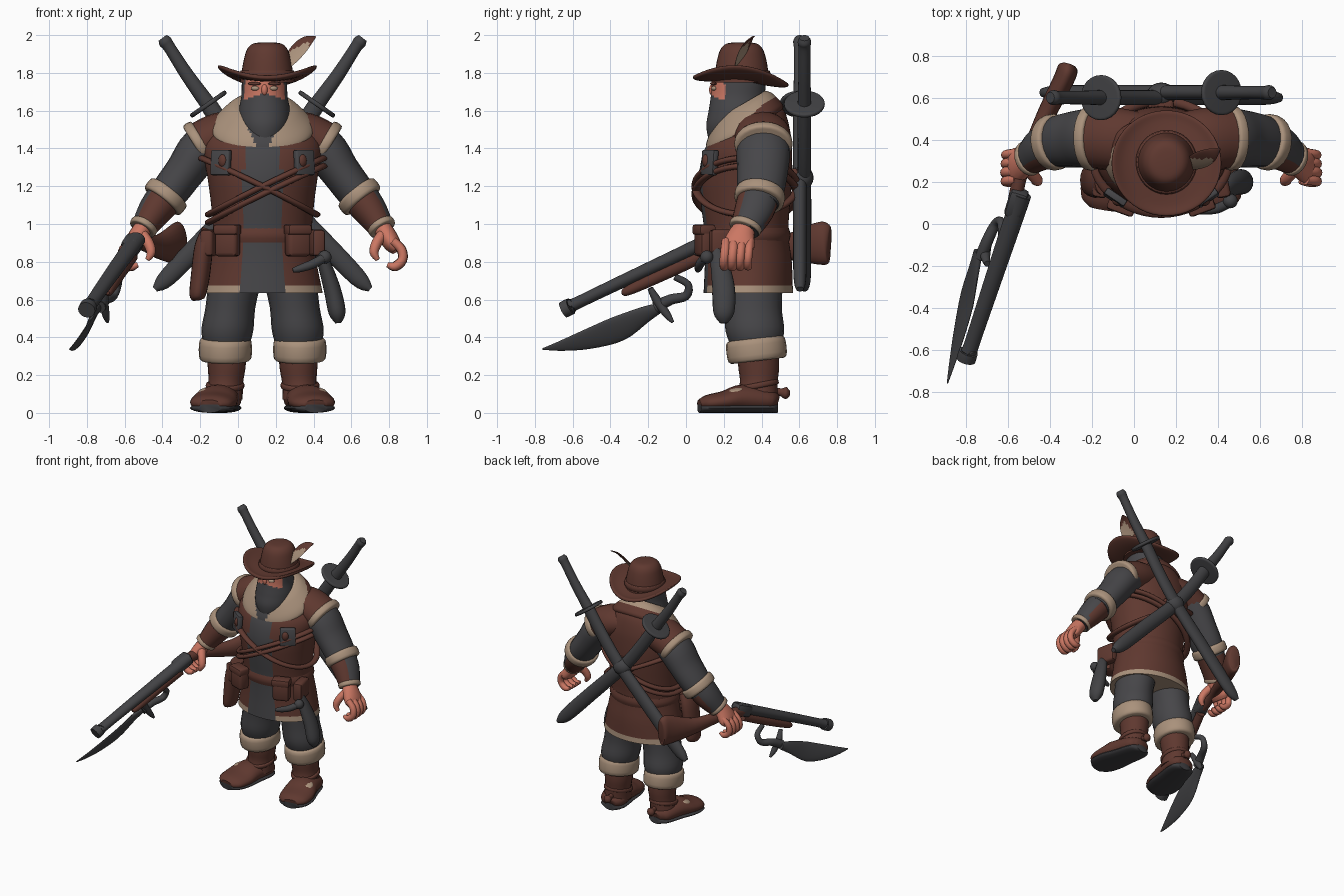
import bpy, bmesh, math
from mathutils import Vector, Matrix

if "Cube" in bpy.data.objects:
    bpy.data.objects.remove(bpy.data.objects["Cube"])

MID = .13          # x of the body's mirror plane
X, Y, Z = Vector((1, 0, 0)), Vector((0, 1, 0)), Vector((0, 0, 1))
SIDES = ((1, "left"), (-1, "right"))
parts = []


def material(name, rgb):
    m = bpy.data.materials.new(name)
    m.use_nodes = True
    m.diffuse_color = (*rgb, 1)
    m.node_tree.nodes["Principled BSDF"].inputs["Base Color"].default_value = (*rgb, 1)
    return m


LEATHER = material("brown leather", (.115, .04, .029))
CLOTH = material("dark grey cloth", (.062, .061, .066))
STEEL = material("dark steel", (.055, .055, .059))
FUR = material("tan fur", (.40, .285, .2))
SKIN = material("skin", (.6, .185, .125))
SOLE = material("black sole", (.045, .044, .048))


def finish(name, bm, mat, rule=None):
    """Turn a bmesh into an object; the rule may recolour single faces."""
    bmesh.ops.recalc_face_normals(bm, faces=bm.faces)
    mats = [mat]
    for f in bm.faces:
        f.smooth = True
        m = (rule and rule(f.calc_center_median(), f.normal)) or mat
        if m not in mats:
            mats.append(m)
        f.material_index = mats.index(m)
    me = bpy.data.meshes.new(name)
    bm.to_mesh(me)
    bm.free()
    for m in mats:
        me.materials.append(m)
    ob = bpy.data.objects.new(name, me)
    bpy.context.collection.objects.link(ob)
    parts.append(ob)
    return ob


def spline(rows, sub, closed):
    """Catmull-Rom through the rows, radii included."""
    out, n = [], len(rows)
    at = (lambda i: rows[i % n]) if closed else (lambda i: rows[min(max(i, 0), n - 1)])
    for i in range(n if closed else n - 1):
        for k in range(sub):
            t = k / sub
            out.append([b + t / 2 * (c - a + t * (2*a - 5*b + 4*c - d + t * (3*(b - c) + d - a)))
                        for a, b, c, d in zip(at(i - 1), at(i), at(i + 1), at(i + 2))])
    return out if closed else out + [list(rows[-1])]


def sweep(name, mat, rows, hint=X, normal=None, n=20, sub=4, s=None, closed=False, rule=None, bend=None):
    """Loft ellipses; each row is x, y, z, radius along hint, radius across."""
    if s:
        rows = [(MID + s * r[0], *r[1:]) for r in rows]
    rows = spline(rows, sub, closed)
    bm, rings, last = bmesh.new(), [], len(rows) - 1
    for i, r in enumerate(rows):
        nxt, prv = (i + 1) % len(rows) if closed else min(i + 1, last), i - 1 if closed else max(i - 1, 0)
        t = Vector(normal or Vector(rows[nxt][:3]) - Vector(rows[prv][:3])).normalized()
        u = (hint - t * hint.dot(t)).normalized()
        v = t.cross(u)
        a, b = max(r[3], .002), max(r[4], .002)
        angles = [2 * math.pi * k / n for k in range(n)]
        rings.append([bm.verts.new(Vector(r[:3]) + u * a * math.cos(w) + v * b * math.sin(w)) for w in angles])
    for i in range(len(rings) if closed else last):
        p, q = rings[i], rings[(i + 1) % len(rings)]
        for k in range(n):
            bm.faces.new((p[k - 1], p[k], q[k], q[k - 1]))
    if not closed:
        bm.faces.new(rings[0])
        bm.faces.new(rings[-1])
    if bend:
        for v in bm.verts:
            v.co.z += bend(v.co)
    return finish(name, bm, mat, rule)


def band(name, mat, c, axis, a, b, width, hint=X, s=None, lip=.86, n=24):
    """A padded ring around a limb or body."""
    ax = Vector(axis).normalized()
    rows = [(*(Vector(c) + ax * width * h), a * k, b * k)
            for h, k in ((-.5, lip), (-.4, .97), (0, 1), (.4, .97), (.5, lip))]
    if s:
        ax = Vector((ax.x * s, ax.y, ax.z))
    return sweep(name, mat, rows, hint, ax, n, 2, s)


def box(name, mat, c, size, turn=0, tilt=0):
    bm = bmesh.new()
    bmesh.ops.create_cube(bm, size=1)
    bmesh.ops.scale(bm, vec=size, verts=bm.verts)
    bmesh.ops.bevel(bm, geom=bm.edges[:], offset=min(size) * .25, segments=2, affect="EDGES", profile=.5)
    bm.transform(Matrix.Translation(c) @ Matrix.Rotation(turn, 4, "Z") @ Matrix.Rotation(tilt, 4, "X"))
    return finish(name, bm, mat)


def ball(name, mat, c, size, turn=0, tilt=0):
    bm = bmesh.new()
    bmesh.ops.create_uvsphere(bm, u_segments=20, v_segments=12, radius=1)
    bm.transform(Matrix.Translation(c) @ Matrix.Rotation(turn, 4, "Z") @ Matrix.Rotation(tilt, 4, "X")
                 @ Matrix.Diagonal((*size, 1)))
    return finish(name, bm, mat)


# Coat: open dark front, fur hem
def coat_colour(c, nor):
    dx, front = abs(c.x - MID), c.y < .25
    if front and dx < (.115 if c.z < .88 else .1):
        return CLOTH
    return FUR if c.z < .675 else None


sweep("coat", LEATHER, [(MID, *r) for r in (
    (.33, .635, .318, .237), (.33, .675, .31, .235), (.33, .8, .285, .23), (.32, .95, .262, .222),
    (.315, 1.1, .272, .235), (.315, 1.25, .292, .247), (.33, 1.4, .315, .23), (.36, 1.5, .27, .19),
    (.37, 1.6, .19, .15), (.36, 1.66, .1, .1))], normal=Z, n=64, rule=coat_colour)
band("belt", LEATHER, (MID, .32, .94), Z, .272, .234, .075, lip=.96, n=48)

# Collar, tilted forward, brown on its back and open in front
def collar_colour(c, nor):
    if c.y < .2 and abs(c.x - MID) < .03 + .45 * max(c.z - 1.4, 0):
        return CLOTH
    return LEATHER if c.y > .2 and .86 * c.z - .5 * c.y < min(1.2, 1.12 + .4 * (c.y - .2)) else None


sweep("fur_collar", FUR, [(MID, .32, 1.47, .23, .2), (MID, .312, 1.5, .27, .235), (MID, .302, 1.54, .255, .225),
      (MID, .295, 1.6, .195, .185), (MID, .29, 1.63, .15, .15)], normal=(0, -.5, .86), n=96, sub=8, rule=collar_colour)

# Head wrapped in a hood, with a bare strip at the eyes
FACE = MID + .01
sweep("head_wrap", CLOTH, [(FACE, *r) for r in (
    (.24, 1.38, .05, .09), (.25, 1.44, .1, .128), (.26, 1.52, .132, .152), (.27, 1.6, .135, .15),
    (.275, 1.68, .122, .143), (.28, 1.77, .118, .14), (.28, 1.82, .1, .1))], normal=Z, n=64, sub=8,
    rule=lambda c, nor: SKIN if 1.695 - .35 * abs(c.x - FACE) < c.z < 1.775 and c.y < .205 else None)
ball("nose_bridge", SKIN, (FACE, .14, 1.71), (.017, .018, .03))
for s, side in SIDES:
    ball(side + "_eye", FUR, (FACE + s * .05, .147, 1.718), (.023, .012, .012), s * .35)
    ball(side + "_brow", LEATHER, (FACE + s * .053, .145, 1.743), (.036, .014, .009), s * .35)

# Hat and feather
HX, HY = .155, .29
sweep("hat_brim", LEATHER, [(HX, HY, *r) for r in (
    (1.745, .11, .11), (1.74, .2, .2), (1.745, .25, .245), (1.757, .262, .252), (1.768, .25, .243),
    (1.765, .2, .2), (1.775, .11, .11))], normal=Z, n=48,
    bend=lambda p: .075 * ((p.x - HX) / .26) ** 2 - .02 * (p.y - HY) / .25)
sweep("hat_crown", LEATHER, [(HX, *r) for r in (
    (.295, 1.75, .145, .15), (.295, 1.8, .137, .142), (.295, 1.87, .124, .13), (.295, 1.925, .107, .112),
    (.295, 1.955, .075, .08), (.295, 1.962, .02, .02))], normal=Z, n=32)
band("hat_band", LEATHER, (HX, .295, 1.79), Z, .147, .154, .045, lip=.95, n=32)
sweep("feather", FUR, [(.25, .27, 1.82, .005, .012), (.28, .285, 1.87, .007, .04),
      (.325, .31, 1.93, .007, .05), (.37, .335, 1.975, .006, .036), (.41, .36, 1.992, .003, .006)],
      hint=Vector((.11, .28, -.25)),
      rule=lambda c, nor: LEATHER if c.z - .6 * c.x > 1.748 or c.x > .375 else None)

# Limbs, mirrored about the body's middle
for s, side in SIDES:
    sweep(side + "_shoulder", LEATHER, [(.1, .39, 1.5, .14, .1), (.22, .405, 1.47, .15, .122),
          (.335, .41, 1.42, .145, .118)], hint=Y, s=s)
    band(side + "_armhole_fur", FUR, (.335, .41, 1.425), (.8, 0, -.5), .155, .128, .055, Y, s)
    sweep(side + "_sleeve", CLOTH, [(.2, .41, 1.47, .12, .1), (.32, .41, 1.4, .142, .118), (.41, .405, 1.28, .135, .105),
          (.485, .395, 1.18, .125, .1), (.54, .38, 1.11, .11, .09)], hint=Y, s=s)
    band(side + "_elbow_fur", FUR, (.513, .39, 1.145), (.6, -.15, -.75), .135, .122, .07, Y, s)
    sweep(side + "_forearm", LEATHER, [(.5, .39, 1.16, .11, .1), (.57, .36, 1.07, .105, .09),
          (.635, .31, .97, .08, .066)], hint=Y, s=s,
          rule=lambda c, nor, s=s: CLOTH if nor.x * s > .45 and nor.y > -.45 else None)
    band(side + "_wrist_fur", FUR, (.63, .315, .985), (.5, -.35, -.8), .088, .076, .035, Y, s)
    sweep(side + "_palm", SKIN, [(.62, .32, 1, .05, .045), (.655, .295, .945, .07, .05),
          (.69, .28, .89, .085, .045), (.71, .275, .86, .07, .03)], hint=Y, s=s)
    for k in range(4):
        y = .212 + .042 * k
        r = .026 - .002 * abs(k - 1)
        sweep(f"{side}_finger_{k}", SKIN, [(.69, y, .91, r, r), (.735, y - .005, .865, r, r), (.74, y - .01, .81, r, r),
              (.7, y - .01, .775, r, r), (.66, y - .01, .785, r * .5, r * .5)], hint=Y, n=12, s=s)
    sweep(side + "_thumb", SKIN, [(.64, .27, .95, .035, .03), (.605, .225, .9, .03, .028),
          (.59, .205, .85, .025, .024), (.61, .2, .81, .012, .012)], hint=Y, n=12, s=s)

    sweep(side + "_trouser_leg", CLOTH, [(.12, .34, .9, .12, .17), (.14, .35, .74, .14, .165), (.17, .355, .56, .132, .152),
          (.187, .365, .43, .137, .155), (.19, .37, .33, .11, .12)], normal=Z, s=s)
    band(side + "_boot_fur", FUR, (.197, .373, .335), (0, -.12, 1), .141, .16, .12, s=s)
    sweep(side + "_boot_shaft", LEATHER, [(.19, .38, .33, .105, .11), (.19, .385, .24, .1, .108),
          (.195, .385, .16, .092, .1), (.205, .375, .07, .1, .11)], normal=Z, s=s)
    band(side + "_ankle_strap", LEATHER, (.198, .38, .145), (0, -.2, 1), .103, .113, .03, s=s)

    # Shoe with a thick sole under it
    foot = [(.2, .485, .055, .05, .035), (.205, .44, .065, .095, .06), (.235, .3, .075, .11, .075),
            (.258, .2, .06, .123, .056), (.273, .11, .05, .108, .044), (.28, .07, .045, .06, .024)]
    sweep(side + "_foot", LEATHER, foot, s=s)
    sweep(side + "_sole", SOLE, [(x, y, .026, a, .026) for x, y, z, a, b in foot], s=s)
    ball(side + "_instep_patch", FUR, (MID + s * .275, .255, .112), (.065, .06, .02), s * .15, .25)
    sweep(side + "_spur", LEATHER, [(.19, .45, .12, .02, .02), (.19, .5, .11, .018, .02),
          (.19, .53, .105, .03, .032), (.19, .55, .105, .012, .012)], n=12, s=s)

    # Chest patches, pouches and crossed straps
    box(side + "_chest_patch", CLOTH, (MID + s * .22, .125, 1.325), (.115, .035, .135), s * .6, -.08)
    ball(side + "_chest_stud", LEATHER, (MID + s * .21, .107, 1.335), (.026, .02, .035), s * .6)
    box(side + "_belt_pouch", LEATHER, (MID + s * .185, .1, .91), (.125, .085, .165), s * .35)
    box(side + "_pouch_flap", LEATHER, (MID + s * .186, .095, .97), (.133, .09, .055), s * .35)
    box(side + "_hip_pouch", LEATHER, (MID + s * .285, .2, .9), (.07, .15, .14), s * .2)
    for k in range(2 if s > 0 else 1):
        loop = []
        for j in range(16):
            w = j * math.pi / 8
            loop.append((MID + s * (.305 + .02 * math.cos(w)) * math.cos(w), .318 - .268 * math.sin(w),
                         1.2 - .042 * k + .15 * math.cos(w), .016, .022))
        sweep(f"{side}_chest_strap_{k}", LEATHER, loop, hint=Z, n=10, sub=3, closed=True)

# Two sheathed swords crossed on the back
for s, side in SIDES:
    y = .615 + .012 * s
    sweep(side + "_sword_grip", STEEL, [(.53, y, 1.985, .026, .025), (.515, y, 1.965, .036, .036), (.49, y, 1.93, .032, .032),
          (.4, y, 1.79, .032, .036), (.285, y, 1.63, .036, .042)], hint=Y, s=s)
    band(side + "_sword_guard", STEEL, (.287, y, 1.635), (.57, 0, .82), .108, .115, .024, Y, s)
    sweep(side + "_sword_scabbard", STEEL, [(.285, y, 1.63, .036, .046), (.15, y, 1.43, .036, .047), (0, y, 1.24, .036, .048),
          (-.28, y, .95, .036, .052), (-.5, y, .72, .034, .048), (-.57, y, .655, .02, .016)], hint=Y, s=s)
ball("scabbard_knot", STEEL, (MID, .615, 1.245), (.07, .06, .065))
box("scabbard_mount", LEATHER, (MID, .56, 1.245), (.12, .07, .1))

# Quiver and dagger on the hips
sweep("hip_quiver", LEATHER, [(-.15, .21, .97, .07, .04), (-.18, .21, .88, .085, .05), (-.2, .21, .72, .08, .05),
      (-.215, .21, .62, .07, .042), (-.215, .21, .595, .03, .02)], hint=Y)
sweep("dagger_sheath", STEEL, [(.43, .16, .86, .035, .03), (.46, .18, .78, .05, .036), (.5, .2, .65, .06, .045),
      (.525, .2, .53, .055, .045), (.53, .2, .475, .02, .015)], hint=Y)
sweep("dagger_grip", STEEL, [(.29, .06, .755, .012, .012), (.33, .065, .765, .02, .02), (.4, .075, .79, .024, .024),
      (.47, .11, .83, .024, .024)], hint=Y, n=12)
ball("dagger_pommel", STEEL, (.46, .11, .825), (.035, .035, .035))

# Long gun held in the right hand
sweep("gun_stock", LEATHER, [(-.57, .1, .88, .035, .04), (-.545, .22, .9, .033, .038), (-.5, .34, .9, .036, .042),
      (-.42, .52, .88, .044, .065), (-.335, .69, .895, .05, .11), (-.315, .745, .9, .048, .11),
      (-.31, .76, .9, .03, .08)])
sweep("gun_barrel", STEEL, [(-.535, .14, .92, .046, .04), (-.6, -.05, .83, .045, .038), (-.7, -.35, .69, .04, .034),
      (-.78, -.59, .575, .037, .033), (-.79, -.61, .565, .046, .044), (-.802, -.65, .545, .046, .044)])
box("gun_lock", STEEL, (-.56, .1, .89), (.09, .14, .09), -.3, .4)
sweep("gun_forestock", LEATHER, [(-.56, .08, .83, .03, .035), (-.62, -.1, .745, .03, .035), (-.68, -.3, .65, .025, .026),
      (-.69, -.34, .635, .01, .01)])
sweep("blade_hook", STEEL, [(-.63, -.06, .72, .018, .018), (-.635, .01, .68, .02, .02), (-.66, 0, .62, .024, .024),
      (-.7, -.08, .6, .028, .028), (-.73, -.16, .56, .03, .034)], n=12)
sweep("blade_curl", STEEL, [(-.7, -.19, .66, .015, .015), (-.71, -.15, .59, .024, .024), (-.7, -.1, .52, .02, .02),
      (-.69, -.07, .48, .008, .008)], n=12)
sweep("gun_blade", STEEL, [(-.74 + .235 * (y + .12), y, z, t, h) for y, z, t, h in (
    (-.13, .56, .022, .025), (-.22, .52, .018, .047), (-.36, .445, .015, .073), (-.52, .39, .012, .058),
    (-.66, .355, .008, .03), (-.76, .338, .003, .004))], hint=Vector((1, 0, -.45)))

# Smooth shading that keeps hard rims
bpy.ops.object.select_all(action="DESELECT")
for ob in parts:
    ob.select_set(True)
bpy.context.view_layer.objects.active = parts[0]
bpy.ops.object.shade_smooth_by_angle(angle=math.radians(45))
